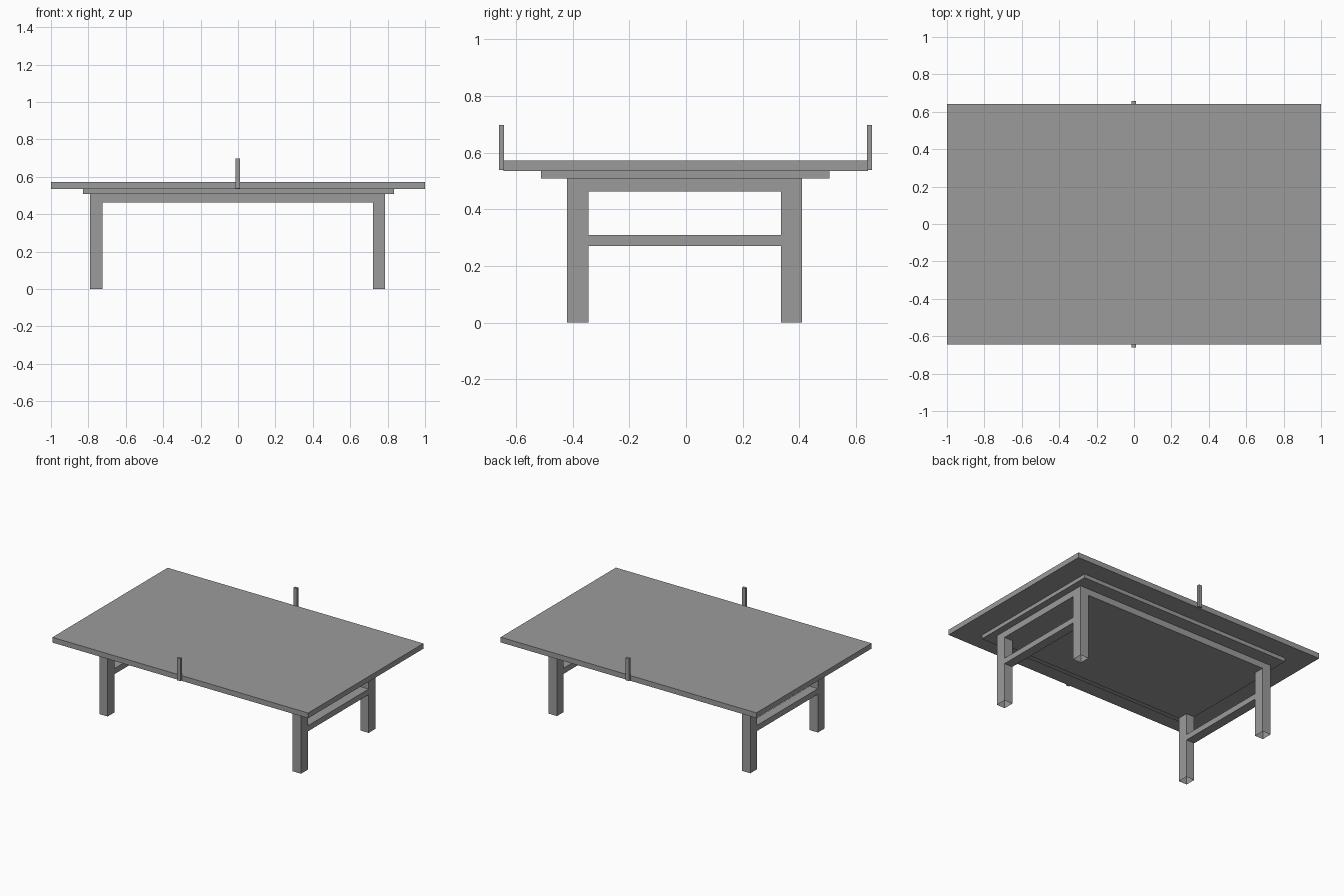
import bpy
import bmesh

old = bpy.data.objects.get("Cube")
if old:
    bpy.data.objects.remove(old, do_unlink=True)

grey = bpy.data.materials.new("plain_grey")
grey.use_nodes = True
colour = (0.33, 0.33, 0.33, 1)
grey.diffuse_color = colour
grey.node_tree.nodes["Principled BSDF"].inputs["Base Color"].default_value = colour


def box(name, x, y, z, open_bottom=False):
    """Box spanning the (low, high) pairs; may be left open underneath."""
    bm = bmesh.new()
    bmesh.ops.create_cube(bm, size=1)
    for v in bm.verts:
        v.co = [lo + (c + 0.5) * (hi - lo) for c, (lo, hi) in zip(v.co, (x, y, z))]
    bm.normal_update()
    if open_bottom:
        under = [f for f in bm.faces if f.normal.z < -0.9]
        bmesh.ops.delete(bm, geom=under, context='FACES_ONLY')
    mesh = bpy.data.meshes.new(name)
    bm.to_mesh(mesh)
    bm.free()
    mesh.materials.append(grey)
    obj = bpy.data.objects.new(name, mesh)
    bpy.context.scene.collection.objects.link(obj)


# Stacked layers of the top
box("table_top", (-1, 1), (-0.645, 0.642), (0.535, 0.572))
box("under_board", (-0.83, 0.835), (-0.512, 0.506), (0.508, 0.535))
box("apron_slab", (-0.79, 0.787), (-0.42, 0.41), (0.463, 0.508))

# Hollow legs and the stretchers joining them at each end
sides = {"right": (-0.79, -0.725), "left": (0.722, 0.787)}
ends = {"front": (-0.42, -0.345), "back": (0.335, 0.41)}
for side, x in sides.items():
    for end, y in ends.items():
        box(f"{end}_{side}_leg", x, y, (0, 0.463), open_bottom=True)
    box(f"{side}_stretcher", x, (-0.345, 0.335), (0.27, 0.31))

# Upright posts at the middle of the long edges
box("front_post", (-0.014, 0.012), (-0.66, -0.642), (0.538, 0.697))
box("back_post", (-0.014, 0.012), (0.639, 0.657), (0.538, 0.697))
